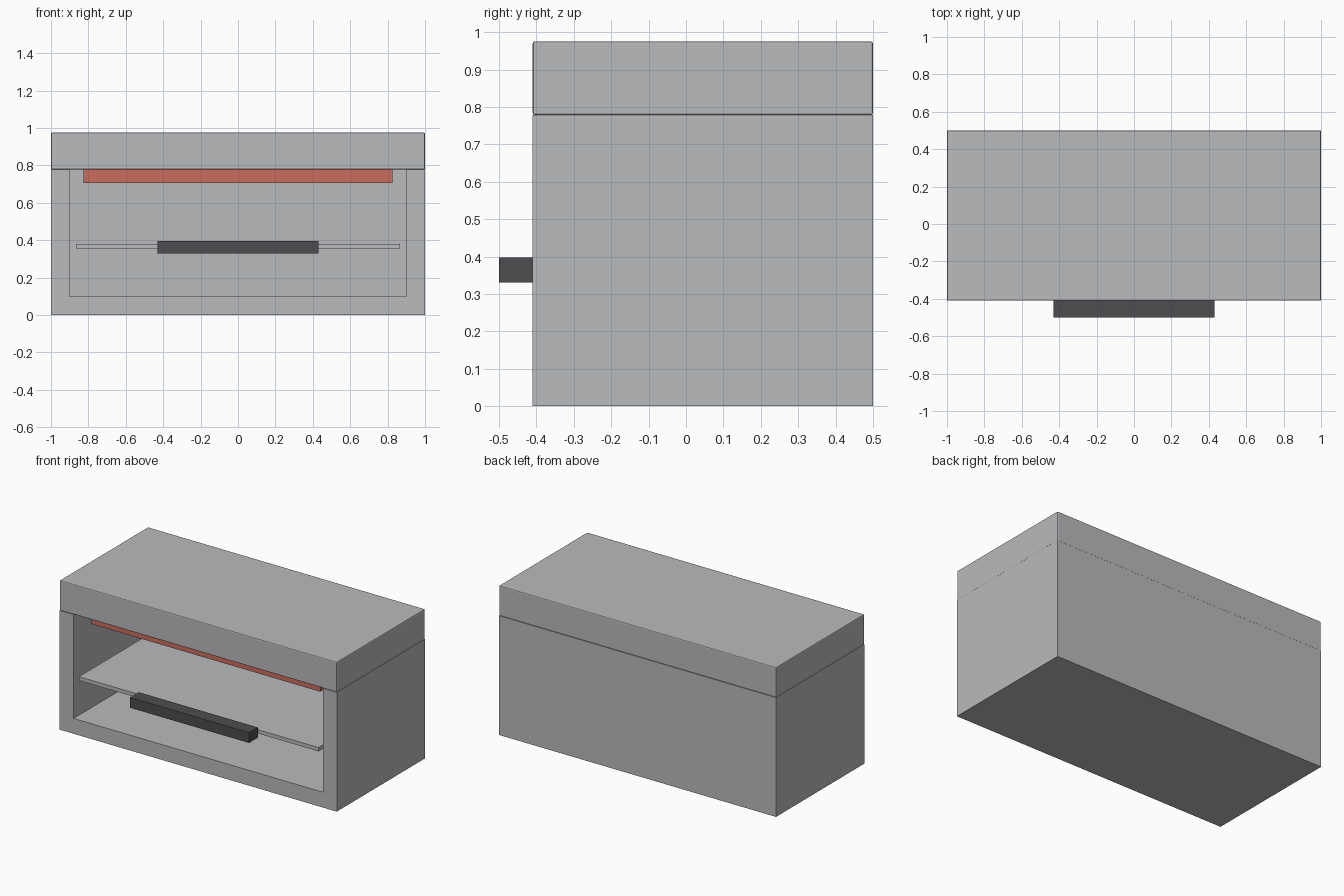
import bpy

if "Cube" in bpy.data.objects:
    bpy.data.objects.remove(bpy.data.objects["Cube"], do_unlink=True)


def make_material(name, rgb):
    mat = bpy.data.materials.new(name)
    mat.use_nodes = True
    mat.diffuse_color = (*rgb, 1)
    mat.node_tree.nodes["Principled BSDF"].inputs["Base Color"].default_value = (*rgb, 1)
    return mat


def box(name, x, y, z, mat=None):
    """Box from (min, max) spans on each axis."""
    spans = (x, y, z)
    bpy.ops.mesh.primitive_cube_add(size=1, location=[sum(s) / 2 for s in spans])
    obj = bpy.context.object
    obj.name = name
    obj.scale = [s[1] - s[0] for s in spans]
    bpy.ops.object.transform_apply(location=False, rotation=False, scale=True)
    if mat:
        obj.data.materials.append(mat)
    return obj


steel = make_material("brushed grey", (0.49, 0.495, 0.515))
dark = make_material("dark grey", (0.075, 0.075, 0.08))
red = make_material("heater red", (0.585, 0.15, 0.11))

front, back = -0.41, 0.5
body_top, lid_top = 0.778, 0.975

# Body: solid block hollowed from the front, open under the lid
body = box("body", (-1, 1), (front, back), (0, body_top), steel)
cutter = box("cavity_cutter", (-0.9, 0.9), (-0.7, 0.4), (0.1, 1))
cutter.hide_render = True
cut = body.modifiers.new("cavity", 'BOOLEAN')
cut.operation = 'DIFFERENCE'
cut.solver = 'EXACT'
cut.object = cutter
bpy.context.view_layer.objects.active = body
bpy.ops.object.modifier_apply(modifier=cut.name)
bpy.data.objects.remove(cutter, do_unlink=True)

# Lid: thick slab with slightly eased edges
lid = box("lid", (-1, 1), (front, back), (body_top, lid_top), steel)
ease = lid.modifiers.new("eased_edges", 'BEVEL')
ease.width = 0.006
ease.segments = 2

# Interior and handle
box("shelf", (-0.865, 0.865), (-0.405, 0.4), (0.355, 0.38), steel)
box("heating_element", (-0.825, 0.825), (-0.33, 0.33), (0.705, body_top + 0.005), red)
box("handle", (-0.43, 0.43), (-0.5, front), (0.33, 0.397), dark)
